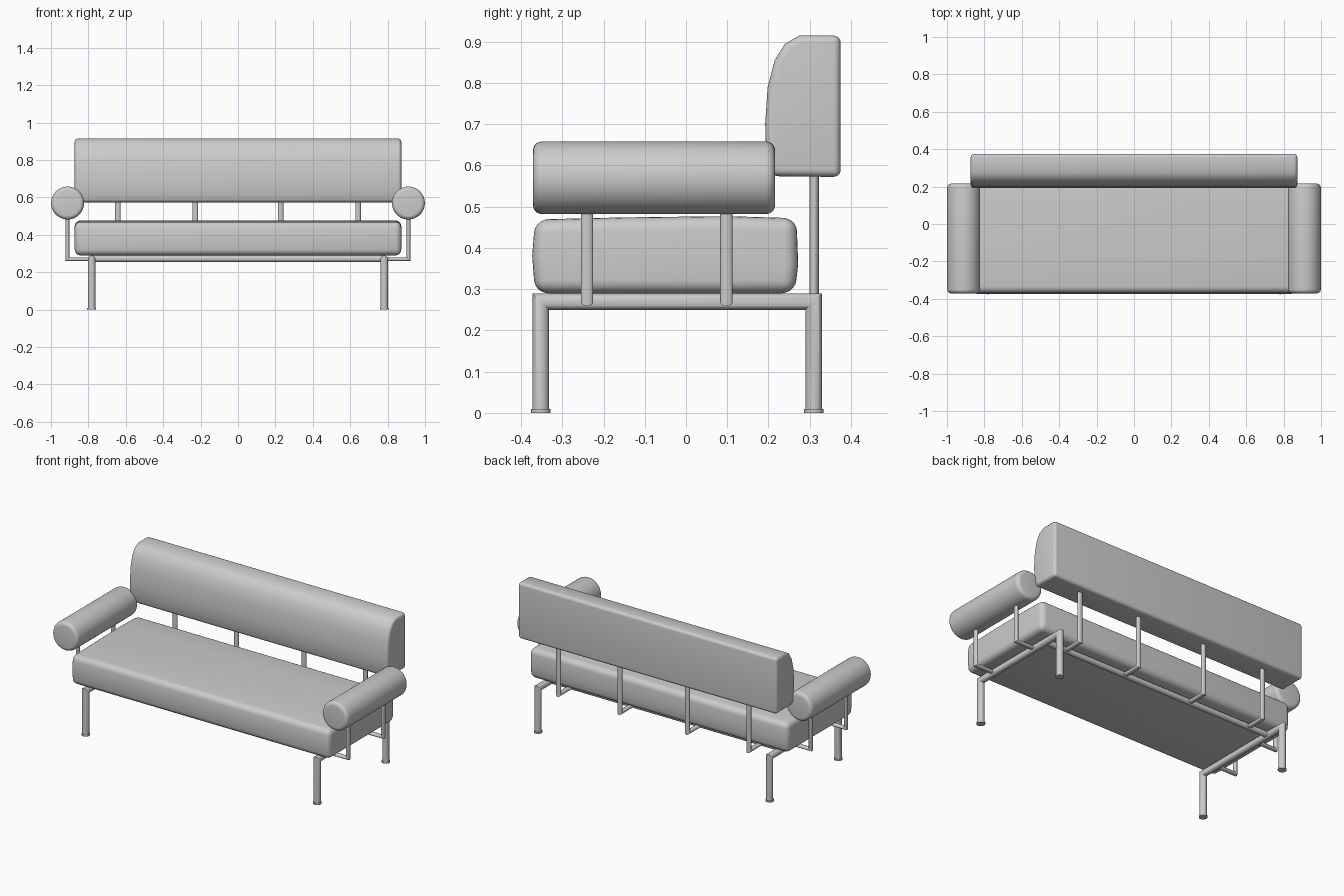
import bpy, bmesh, math
from mathutils import Vector

if "Cube" in bpy.data.objects:
    bpy.data.objects.remove(bpy.data.objects["Cube"])


def finish(bm, name):
    bmesh.ops.recalc_face_normals(bm, faces=bm.faces)
    me = bpy.data.meshes.new(name)
    bm.to_mesh(me)
    bm.free()
    ob = bpy.data.objects.new(name, me)
    bpy.context.collection.objects.link(ob)
    bpy.ops.object.select_all(action='DESELECT')
    ob.select_set(True)
    bpy.context.view_layer.objects.active = ob
    bpy.ops.object.shade_smooth_by_angle(angle=math.radians(35))
    return ob


def round_edges(bm, width, segs=5):
    bmesh.ops.recalc_face_normals(bm, faces=bm.faces)
    sharp = [e for e in bm.edges if e.calc_face_angle(0) > math.radians(40)]
    bmesh.ops.bevel(bm, geom=sharp, offset=width, offset_type='OFFSET',
                    segments=segs, profile=0.5, affect='EDGES', clamp_overlap=False)


def cushion(name, profile, half, width):
    """Prism of a (y, z) profile along x with rounded edges."""
    bm = bmesh.new()
    a = [bm.verts.new((-half, y, z)) for y, z in profile]
    b = [bm.verts.new((half, y, z)) for y, z in profile]
    n = len(a)
    bm.faces.new(a)
    bm.faces.new(b[::-1])
    for i in range(n):
        bm.faces.new((a[i], a[(i + 1) % n], b[(i + 1) % n], b[i]))
    round_edges(bm, width)
    return finish(bm, name)


def tube(name, path, normal, across, depth, sides=24):
    """Mitred sweep along a planar path; across = half size along the plane normal."""
    pts = [Vector(p) for p in path]
    nrm = Vector(normal)
    bm = bmesh.new()
    rings = []
    for i, p in enumerate(pts):
        d_in = (p - pts[i - 1]).normalized() if i else (pts[1] - p).normalized()
        d_out = (pts[i + 1] - p).normalized() if i < len(pts) - 1 else d_in
        side = nrm.cross(d_in + d_out).normalized()
        stretch = 1 / side.dot(nrm.cross(d_in))
        ring = []
        for k in range(sides):
            t = 2 * math.pi * k / sides
            ring.append(bm.verts.new(p + nrm * across * math.cos(t)
                                     + side * depth * stretch * math.sin(t)))
        rings.append(ring)
    for r, s in zip(rings, rings[1:]):
        for k in range(sides):
            j = (k + 1) % sides
            bm.faces.new((r[k], r[j], s[j], s[k]))
    bm.faces.new(rings[0])
    bm.faces.new(rings[-1][::-1])
    return finish(bm, name)


# Seat and back cushions
cushion("seat_cushion",
        [(-0.366, 0.29), (0.264, 0.29), (0.272, 0.36), (0.268, 0.472), (0.1, 0.477),
         (-0.15, 0.474), (-0.366, 0.469), (-0.373, 0.38)], 0.873, 0.032)
cushion("back_cushion",
        [(0.207, 0.574), (0.375, 0.572), (0.375, 0.915), (0.275, 0.915), (0.24, 0.895),
         (0.215, 0.855), (0.198, 0.79), (0.192, 0.70), (0.194, 0.64)], 0.873, 0.018)

# Rail under the seat
tube("rear_rail", [(-0.782, 0.19, 0.272), (0.782, 0.19, 0.272)], (0, 0, 1), 0.017, 0.017)

for s, label in ((-1, "left"), (1, "right")):
    # Side frame with both legs
    x = s * 0.782
    tube(label + "_leg_frame", [(x, -0.352, 0), (x, -0.352, 0.27), (x, 0.31, 0.27), (x, 0.31, 0)],
         (1, 0, 0), 0.02, 0.02)
    for y, end in ((-0.352, "front"), (0.31, "back")):
        tube(f"{label}_{end}_foot", [(x, y, 0), (x, y, 0.009)], (1, 0, 0), 0.024, 0.024)

    # Bolster arm
    bm = bmesh.new()
    bmesh.ops.create_cone(bm, cap_ends=True, segments=48, radius1=0.088, radius2=0.088, depth=0.587)
    round_edges(bm, 0.022)
    arm = finish(bm, label + "_arm_bolster")
    arm.rotation_euler = (math.pi / 2, 0, 0)
    arm.location = (s * 0.911, -0.0775, 0.57)

    # Arm brackets
    for y, end in ((-0.24, "front"), (0.098, "back")):
        tube(f"{label}_{end}_arm_bracket",
             [(x, y, 0.269), (s * 0.912, y, 0.269), (s * 0.912, y, 0.5)],
             (0, 1, 0), 0.015, 0.01)

    # Back brackets
    for bx, end in ((0.228, "inner"), (0.642, "outer")):
        tube(f"{label}_{end}_back_bracket",
             [(s * bx, 0.19, 0.269), (s * bx, 0.311, 0.269), (s * bx, 0.311, 0.6)],
             (1, 0, 0), 0.015, 0.011)
